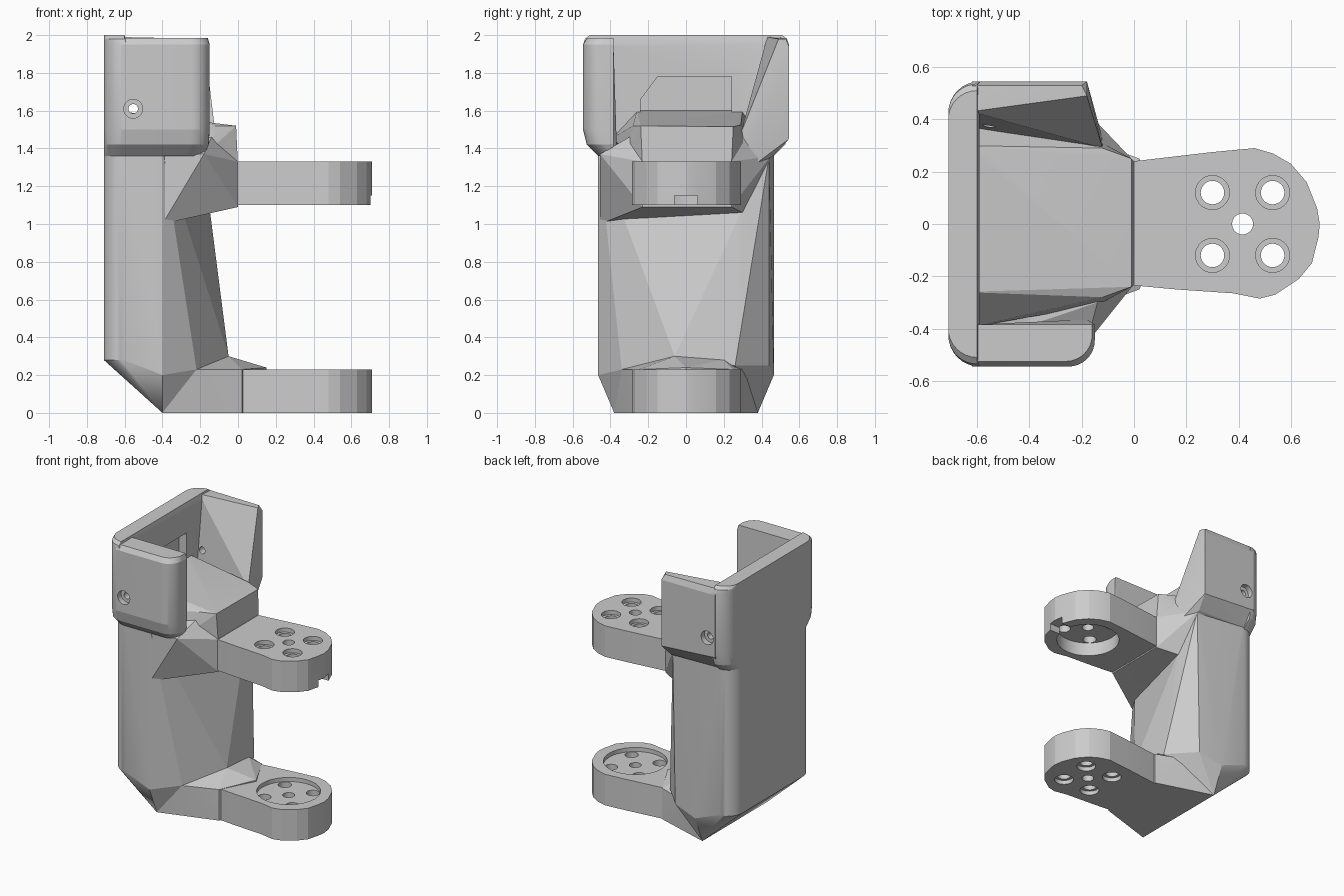
import bpy, bmesh
from math import sin, cos, pi, radians
from mathutils import Matrix

if "Cube" in bpy.data.objects:
    bpy.data.objects.remove(bpy.data.objects["Cube"])


def shade(ob, angle=14):
    bpy.ops.object.select_all(action='DESELECT')
    ob.select_set(True)
    bpy.context.view_layer.objects.active = ob
    bpy.ops.object.shade_smooth_by_angle(angle=radians(angle))


def finish(bm, name):
    bmesh.ops.recalc_face_normals(bm, faces=bm.faces)
    me = bpy.data.meshes.new(name)
    bm.to_mesh(me)
    bm.free()
    ob = bpy.data.objects.new(name, me)
    bpy.context.collection.objects.link(ob)
    shade(ob)
    return ob


def hull(name, pts):
    """Convex solid around a few points."""
    bm = bmesh.new()
    for p in pts:
        bm.verts.new(p)
    res = bmesh.ops.convex_hull(bm, input=bm.verts)
    junk = set(res['geom_interior'] + res['geom_unused'])
    bmesh.ops.delete(bm, geom=[g for g in junk if isinstance(g, bmesh.types.BMVert)], context='VERTS')
    bmesh.ops.dissolve_limit(bm, angle_limit=0.01, verts=bm.verts, edges=bm.edges)
    return finish(bm, name)


def prism(name, outline, z0, z1):
    return hull(name, at(outline, z0) + at(outline, z1)) if name == "cutter" else extrude(name, outline, z0, z1)


def extrude(name, outline, z0, z1):
    bm = bmesh.new()
    lo, hi = ([bm.verts.new(p) for p in at(outline, z)] for z in (z0, z1))
    bm.faces.new(lo[::-1])
    bm.faces.new(hi)
    for i in range(len(lo)):
        j = (i + 1) % len(lo)
        bm.faces.new((lo[i], lo[j], hi[j], hi[i]))
    return finish(bm, name)


def cylinder(centre, r, depth, axis='Z', n=28):
    bm = bmesh.new()
    rot = Matrix.Rotation(pi / 2, 4, 'X') if axis == 'Y' else Matrix()
    bmesh.ops.create_cone(bm, cap_ends=True, segments=n, radius1=r, radius2=r, depth=depth,
                          matrix=Matrix.Translation(centre) @ rot)
    return finish(bm, "cutter")


def combine(ob, others, operation='DIFFERENCE'):
    for c in others:
        c.hide_render = True
        m = ob.modifiers.new("combine", 'BOOLEAN')
        m.operation, m.solver, m.object = operation, 'EXACT', c
        bpy.ops.object.select_all(action='DESELECT')
        bpy.context.view_layer.objects.active = ob
        ob.select_set(True)
        bpy.ops.object.modifier_apply(modifier=m.name)
        bpy.data.objects.remove(c)
    shade(ob)


def arc(cx, cy, r, a0, a1, n=8):
    return [(cx + r * cos(radians(a0 + (a1 - a0) * i / n)),
             cy + r * sin(radians(a0 + (a1 - a0) * i / n))) for i in range(n + 1)]


def back_corners(half, r=0.11):
    """Rounded rear corners of the shell, seen from above."""
    a = arc(-0.71 + r, half - r, r, 90, 180)
    return a + [(x, -y) for x, y in a]


def at(points, z):
    return [(x, y, z) for x, y in points]


# Main column: rounded back, sloped heel, skewed front face
back = back_corners(0.465)
body = hull("bracket_body", at(back, 0.28) + at(back, 1.45)
            + [(-0.40, -0.38, 0), (-0.40, 0.38, 0), (-0.40, -0.465, 0.2), (-0.40, 0.465, 0.2),
               (-0.22, -0.34, 0.23), (-0.05, -0.06, 0.30), (-0.05, 0.26, 0.25), (-0.22, 0.44, 0.25),
               (-0.40, -0.455, 1.0), (-0.15, 0.30, 1.08), (-0.20, 0.44, 1.36), (-0.40, -0.465, 1.4)])

# Foot that joins the column to the lower arm
foot = hull("foot", [(-0.40, s * 0.38, 0) for s in (-1, 1)]
            + [(0.02, s * 0.25, z) for s in (-1, 1) for z in (0, 0.23)]
            + [(-0.22, s * 0.34, 0.23) for s in (-1, 1)]
            + [(-0.05, -0.06, 0.30), (-0.05, 0.2, 0.28), (0.15, 0, 0.24), (0.15, 0, 0)])

# Shoulder that flares from the column to the upper arm
shoulder = hull("shoulder", [(-0.40, -0.455, 1.0), (-0.18, -0.31, 1.08), (-0.15, 0.30, 1.06),
                             (-0.18, -0.455, 1.37), (-0.20, 0.45, 1.36), (-0.60, -0.455, 1.36), (-0.60, 0.44, 1.36),
                             (0, -0.23, 1.09), (0, 0.24, 1.09), (0, -0.23, 1.33), (0, 0.24, 1.33),
                             (-0.14, -0.30, 1.46), (-0.12, 0.30, 1.46)])

# Floor inside the open top, ending in an upright front lip
floor = hull("floor", [(-0.12, -0.28, 1.52), (-0.12, 0.29, 1.525), (-0.65, -0.26, 1.60), (-0.65, 0.30, 1.60),
                       (-0.65, -0.40, 1.45), (-0.65, 0.40, 1.45), (-0.14, -0.31, 1.4), (-0.14, 0.32, 1.4),
                       (-0.01, -0.24, 1.52), (-0.01, 0.25, 1.515), (0, -0.23, 1.3), (0, 0.24, 1.3),
                       (-0.5, 0, 1.2)])

# Back wall of the open top with a shallow recess
rim = back_corners(0.545, 0.12)
back_wall = hull("back_wall", at(back, 1.36) + at(back_corners(0.525), 1.42) + at(rim, 1.50) + at(rim, 1.95)
                 + at(back_corners(0.535), 1.98) + at(back_corners(0.51), 2.0))
combine(back_wall, [hull("cutter", [(x, y, z) for x in (-0.65, -0.5) for y, z in
                                    ((-0.24, 1.5), (-0.24, 1.66), (-0.15, 1.78), (0.24, 1.78), (0.24, 1.5))])])


# Side walls of the open top
def wall_outline(y_out, front):
    return [(-0.62, y_out)] + arc(front - 0.1, y_out + 0.1, 0.1, 270, 360) + [(front, -0.385), (-0.62, -0.385)]


left = hull("left_wall", at(wall_outline(-0.465, -0.18), 1.36) + at(wall_outline(-0.525, -0.155), 1.42)
            + at(wall_outline(-0.545, -0.15), 1.50) + at(wall_outline(-0.545, -0.15), 1.95)
            + at(wall_outline(-0.525, -0.16), 1.985))
right = hull("right_wall", [(-0.62, 0.43, 1.99), (-0.18, 0.49, 1.98), (-0.20, 0.53, 1.98), (-0.62, 0.53, 1.985),
                            (-0.18, 0.545, 1.94), (-0.62, 0.545, 1.94), (-0.62, 0.545, 1.48), (-0.18, 0.545, 1.45),
                            (-0.62, 0.465, 1.37), (-0.20, 0.46, 1.36), (-0.11, 0.29, 1.26), (-0.12, 0.29, 1.48),
                            (-0.62, 0.37, 1.50), (-0.60, 0.38, 1.36)])

# Merge into one body, then drill the two screw holes
combine(body, [foot, shoulder, floor, back_wall, left, right], 'UNION')
combine(body, [cylinder((-0.555, s * y, 1.61), r, d, 'Y') for s in (-1, 1)
               for y, r, d in ((0.545, 0.05, 0.08), (0.45, 0.025, 0.3))])

# Two arms with bolt holes and a round pocket facing inward; the upper one is open at the tip
arm = [(-0.05, -0.23), (0, -0.235), (0.16, -0.25), (0.38, -0.265), (0.48, -0.285), (0.54, -0.27), (0.63, -0.21),
       (0.68, -0.15), (0.705, -0.05), (0.71, 0), (0.70, 0.06), (0.66, 0.16), (0.60, 0.23),
       (0.53, 0.27), (0.46, 0.29), (0.30, 0.275), (0, 0.24), (-0.05, 0.23)]
bolts = [(0.30, 0.12), (0.53, 0.12), (0.30, -0.12), (0.53, -0.12)]
for name, z0, z1, pocket_z, pocket_h in (("lower_arm", 0.0, 0.23, 0.23, 0.06),
                                         ("upper_arm", 1.10, 1.33, 1.10, 0.20)):
    ob = prism(name, arm, z0, z1)
    mid = (z0 + z1) / 2
    cutters = [cylinder((0.415, 0, pocket_z), 0.215, pocket_h, n=32)]
    if name == "upper_arm":
        cutters.append(prism("cutter", [(0.42, -0.06), (0.8, -0.06), (0.8, 0.06), (0.42, 0.06)], 1.0, 1.15))
    combine(ob, cutters + [cylinder((x, y, mid), 0.045, 0.5) for x, y in bolts]
            + [cylinder((0.415, 0, mid), 0.04, 0.5)])
    # Counterbores on the outer face
    outer = z1 if name == "upper_arm" else z0
    combine(ob, [cylinder((x, y, outer), 0.065, 0.06) for x, y in bolts])
